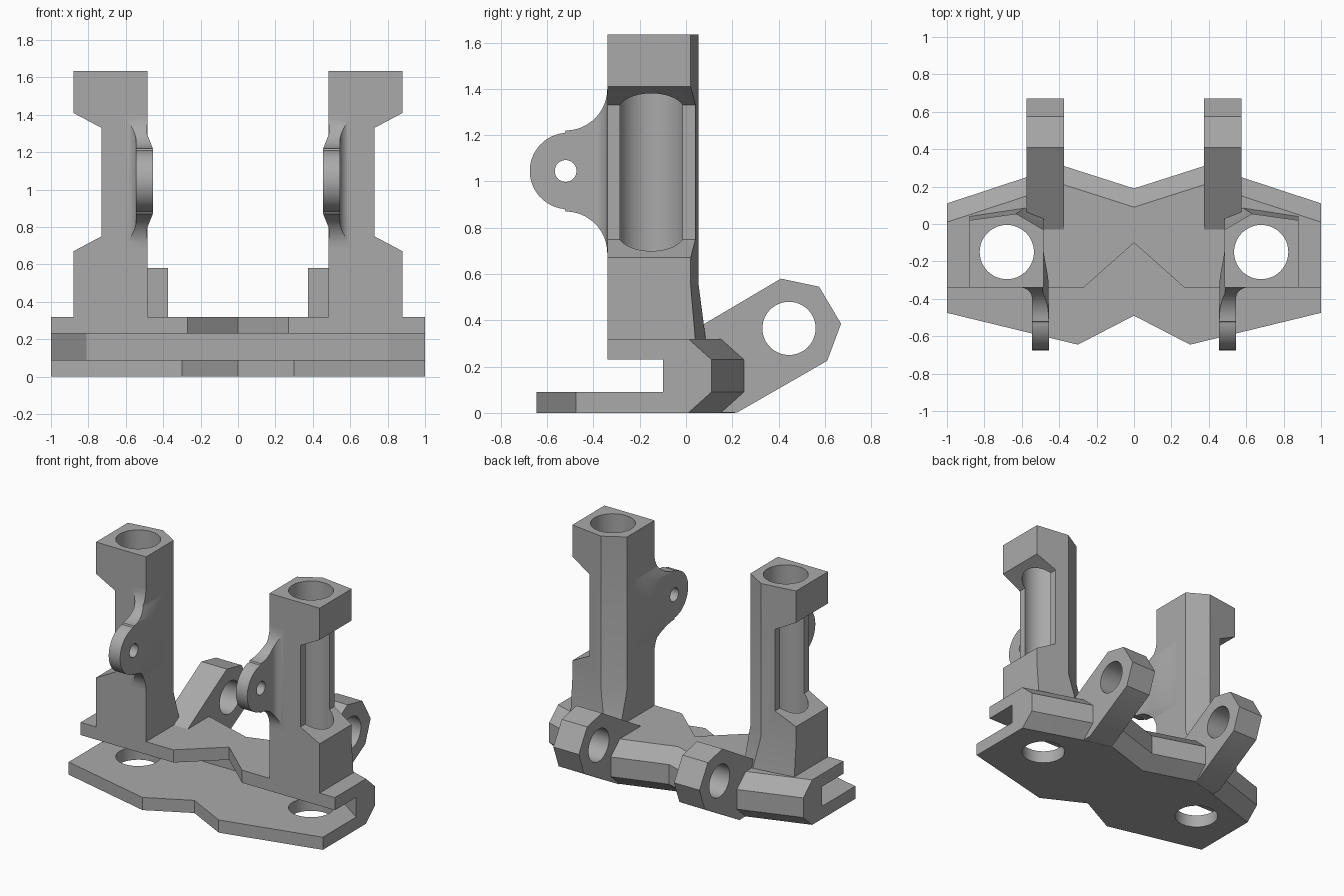
import bpy, bmesh
from math import sin, cos, pi, radians

if "Cube" in bpy.data.objects:
    bpy.data.objects.remove(bpy.data.objects["Cube"])

grey = bpy.data.materials.new("plain grey")
grey.use_nodes = True
COLOUR = (0.4, 0.4, 0.4, 1)
grey.diffuse_color = COLOUR
grey.node_tree.nodes["Principled BSDF"].inputs["Base Color"].default_value = COLOUR


def place(axis, p, h):
    return {"x": (h, p[0], p[1]), "y": (p[0], h, p[1]), "z": (p[0], p[1], h)}[axis]


def loft(name, axis, sections):
    """Solid through matching outlines, given as (height along axis, outline)."""
    bm = bmesh.new()
    rings = [[bm.verts.new(place(axis, p, h)) for p in pts] for h, pts in sections]
    n = len(rings[0])
    for a, b in zip(rings, rings[1:]):
        for i in range(n):
            j = (i + 1) % n
            bm.faces.new((a[i], a[j], b[j], b[i]))
    bm.faces.new(rings[0][::-1])
    bm.faces.new(rings[-1])
    bmesh.ops.recalc_face_normals(bm, faces=bm.faces)
    mesh = bpy.data.meshes.new(name)
    bm.to_mesh(mesh)
    bm.free()
    mesh.materials.append(grey)
    obj = bpy.data.objects.new(name, mesh)
    bpy.context.collection.objects.link(obj)
    return obj


def prism(name, axis, pts, lo, hi):
    return loft(name, axis, [(lo, pts), (hi, pts)])


def arc(cx, cy, r, start, end, n):
    """Points on an arc, angles in degrees."""
    steps = [radians(start + (end - start) * i / n) for i in range(n + 1)]
    return [(cx + r * cos(t), cy + r * sin(t)) for t in steps]


def rod(axis, cx, cy, r, lo, hi):
    return prism("cutter", axis, arc(cx, cy, r, 0, 360, 48)[:-1], lo, hi)


def activate(obj):
    bpy.ops.object.select_all(action="DESELECT")
    obj.select_set(True)
    bpy.context.view_layer.objects.active = obj


def combine(obj, cutter, operation="DIFFERENCE"):
    mod = obj.modifiers.new("cut", "BOOLEAN")
    mod.operation, mod.solver, mod.object = operation, "EXACT", cutter
    activate(obj)
    bpy.ops.object.modifier_apply(modifier=mod.name)
    bpy.data.objects.remove(cutter)


def finish(obj, mirror=True):
    activate(obj)
    bpy.ops.object.shade_smooth_by_angle(angle=radians(30))
    if mirror:
        obj.modifiers.new("mirror", "MIRROR").use_mirror_merge = False


def both(half):
    """Close a half outline across x = 0."""
    return half + [(-x, y) for x, y in reversed(half) if x > 0]


BORE_X, BORE_Y, BORE_R = 0.68, -0.15, 0.145

# Base: lower plate, slot core and upper plate with a chamfered back edge
back = [(1, 0.11), (0.575, 0.25), (0.375, 0.31), (0, 0.19)]
inset = [(x, y - 0.1) for x, y in back]
lower_front = [(0, -0.49), (0.3, -0.645), (1, -0.475)]
core_front = [(0, 0.03), (0.81, 0.03), (1, -0.1)]
upper_front = [(0, -0.1), (0.27, -0.34), (1, -0.34)]

lower = loft("lower_plate", "z", [(0, both(lower_front + inset)), (0.09, both(lower_front + back))])
core = prism("slot_core", "z", both(core_front + back), 0.09, 0.23)
upper = loft("upper_plate", "z", [(0.23, both(upper_front + back)), (0.32, both(upper_front + inset))])
for plate in (lower, upper):
    for side in (-1, 1):
        combine(plate, rod("z", side * BORE_X, BORE_Y, BORE_R, -0.1, 0.5))
for plate in (lower, core, upper):
    finish(plate, mirror=False)

# Columns: flared foot, straight shaft, open outer recess and vertical bore
front_edge = [(0.485, -0.34), (0.88, -0.34)]
foot = front_edge + [(0.88, 0.04), (0.585, 0.085), (0.485, 0.04)]
shaft = front_edge + [(0.88, 0.02), (0.63, 0.055), (0.485, -0.03)]
column = loft("column", "z", [(0.32, foot), (0.55, shaft), (1.635, shaft)])
recess = [(0.95, 0.633), (0.73, 0.75), (0.73, 1.33), (0.95, 1.447)]
combine(column, prism("cutter", "y", recess, -0.6, 0.4))
combine(column, rod("z", BORE_X, BORE_Y, BORE_R, 0.1, 1.9))
finish(column)

# Front ears: side profile trimmed by plan and front outlines
EAR_Y, EAR_Z = -0.51, 1.045
FILLET = 0.18
side_profile = (arc(-0.52, EAR_Z + 0.355, FILLET, 0, -90, 12)
                + arc(EAR_Y, EAR_Z, 0.165, 95, 265, 24)
                + arc(-0.52, EAR_Z - 0.355, FILLET, 90, 0, 12)
                + [(-0.05, EAR_Z - 0.355), (-0.05, EAR_Z + 0.355)])
plan = ([(0.455, -0.75), (0.545, -0.75)]
        + arc(0.605, -0.40, 0.06, 180, 90, 8)
        + [(0.605, -0.325), (0.505, -0.31), (0.505, -0.1), (0.486, -0.1)]
        + [(0.471 + 0.015 * cos(pi * i / 8), -0.1 - 0.24 * i / 8) for i in range(1, 9)])
face = [(0.4555, 0.87), (0.4555, 1.22), (0.487, 1.3), (0.487, 1.41),
        (0.65, 1.41), (0.65, 0.68), (0.487, 0.68), (0.487, 0.79)]
ear = prism("front_ear", "x", side_profile, 0.4, 0.7)
combine(ear, prism("cutter", "z", plan, 0.6, 1.5), "INTERSECT")
combine(ear, prism("cutter", "y", face, -0.8, 0.1), "INTERSECT")
combine(ear, rod("x", -0.52, EAR_Z, 0.047, 0.3, 0.8))
finish(ear)

# Rear lugs with cross holes
lug_profile = [(-0.03, 0.32), (0.41, 0.58), (0.575, 0.545), (0.67, 0.385), (0.61, 0.225),
               (0.22, 0.001), (0.1, 0.001), (0.1, 0.25), (-0.03, 0.25)]
lug = prism("rear_lug", "x", lug_profile, 0.375, 0.575)
combine(lug, rod("x", 0.445, 0.365, 0.115, 0.2, 0.8))
finish(lug)
